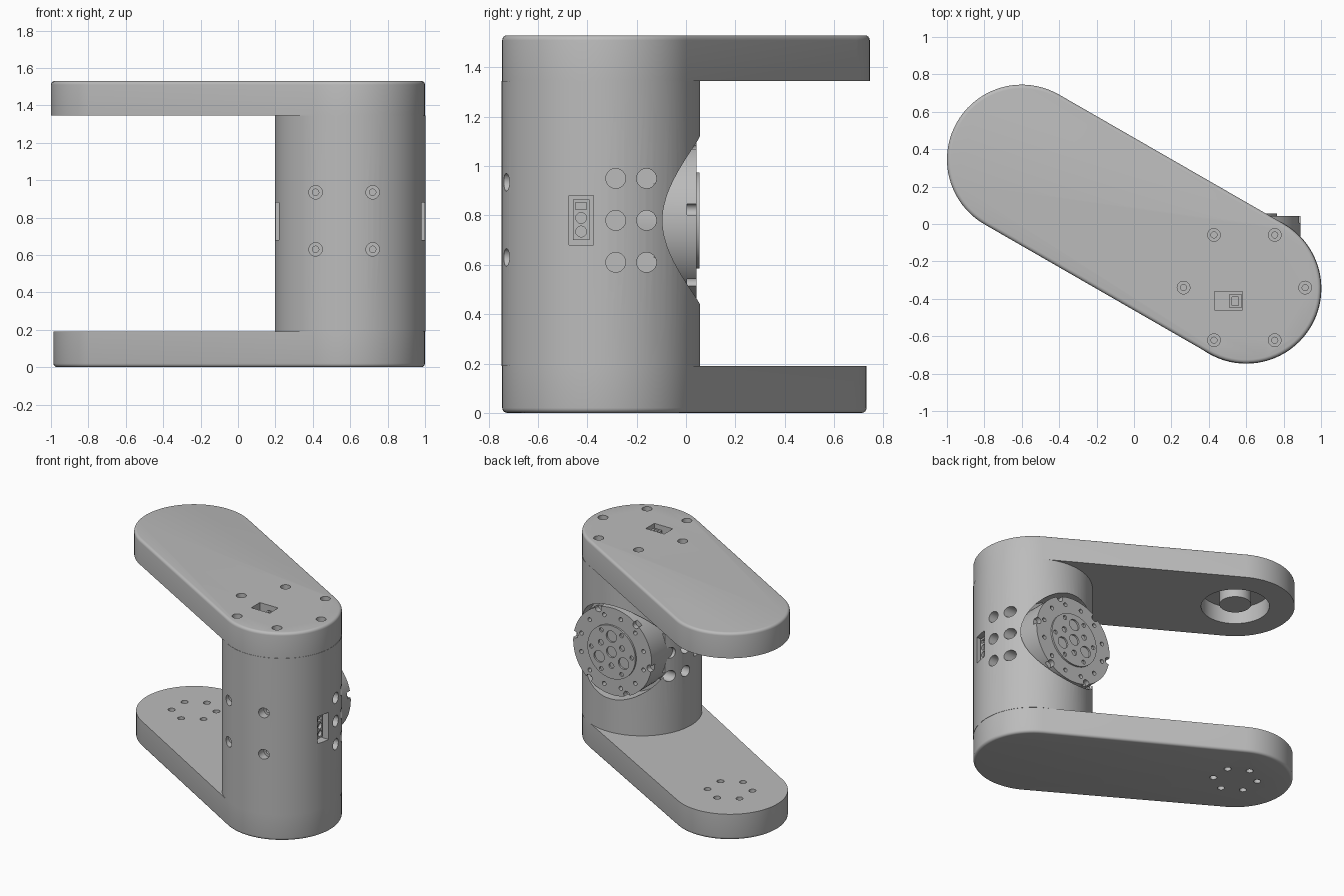
import bpy, bmesh
from math import sin, cos, pi, radians
from mathutils import Vector, Matrix

if "Cube" in bpy.data.objects:
    bpy.data.objects.remove(bpy.data.objects["Cube"])

grey = bpy.data.materials.new("plain_grey")
grey.use_nodes = True
GREY = (0.5, 0.5, 0.5, 1)
grey.diffuse_color = GREY
grey.node_tree.nodes["Principled BSDF"].inputs["Base Color"].default_value = GREY

NEAR = Vector((0.6, -0.345))
FAR = Vector((-0.6, 0.345))
ARM = radians(150)
MID = 0.78
HUB_X = 0.57


def cyl(bm, start, end, r, r2=None, seg=32):
    """Solid cylinder between two points."""
    a, b = Vector(start), Vector(end)
    rot = (b - a).to_track_quat('Z', 'Y').to_matrix().to_4x4()
    bmesh.ops.create_cone(bm, cap_ends=True, segments=seg, radius1=r,
                          radius2=r if r2 is None else r2, depth=(b - a).length,
                          matrix=Matrix.Translation((a + b) / 2) @ rot)


def box(bm, lo, hi):
    lo, hi = Vector(lo), Vector(hi)
    m = Matrix.Translation((lo + hi) / 2) @ Matrix.Diagonal((*(hi - lo), 1))
    bmesh.ops.create_cube(bm, size=1, matrix=m)


def bored(bm, mouth, inward, r, depth):
    """Counterbored screw hole: wide mouth, narrow core."""
    p, d = Vector(mouth), Vector(inward)
    cyl(bm, p - d * 0.05, p + d * depth, r, seg=24)
    cyl(bm, p + d * depth * 0.5, p + d * (depth + 0.06), r * 0.48, seg=16)


def finish(bm, name):
    bmesh.ops.recalc_face_normals(bm, faces=bm.faces)
    me = bpy.data.meshes.new(name)
    bm.to_mesh(me)
    bm.free()
    ob = bpy.data.objects.new(name, me)
    bpy.context.collection.objects.link(ob)
    me.materials.append(grey)
    return ob


def select(ob):
    bpy.ops.object.select_all(action='DESELECT')
    ob.select_set(True)
    bpy.context.view_layer.objects.active = ob


def smooth(ob):
    select(ob)
    bpy.ops.object.shade_smooth_by_angle(angle=radians(30))


def cut(ob, bm):
    tool = finish(bm, ob.name + "_cutter")
    tool.hide_render = True
    mod = ob.modifiers.new("cut", 'BOOLEAN')
    mod.operation, mod.solver, mod.use_self = 'DIFFERENCE', 'EXACT', True
    mod.object = tool
    select(ob)
    bpy.ops.object.modifier_apply(modifier="cut")
    bpy.data.objects.remove(tool)


def arm(name, z0, z1, far_r, round_z):
    """Slab with round ends, with one softened rim."""
    bm = bmesh.new()
    n = 40
    pts = []
    for c, r, start in ((FAR, far_r, ARM - pi / 2), (NEAR, 0.4, ARM + pi / 2)):
        for i in range(n + 1):
            a = start + pi * i / n
            pts.append((c.x + r * cos(a), c.y + r * sin(a), z0))
    face = bm.faces.new([bm.verts.new(p) for p in pts])
    ext = bmesh.ops.extrude_face_region(bm, geom=[face])
    bmesh.ops.translate(bm, vec=(0, 0, z1 - z0),
                        verts=[v for v in ext["geom"] if isinstance(v, bmesh.types.BMVert)])
    rim = [e for e in bm.edges if all(abs(v.co.z - round_z) < 1e-4 for v in e.verts)]
    bmesh.ops.bevel(bm, geom=rim, offset=0.02, segments=4, affect='EDGES', profile=0.5)
    return finish(bm, name)


# Upper arm: screw ring, socket window, and pin recess underneath
upper = arm("upper_arm", 1.345, 1.53, 0.4, 1.53)
bm = bmesh.new()
for k in range(6):
    a = k * pi / 3
    bored(bm, (0.59 + 0.325 * cos(a), -0.34 + 0.325 * sin(a), 1.53), (0, 0, -1), 0.034, 0.05)
box(bm, (0.43, -0.46, 1.42), (0.58, -0.36, 1.6))
cyl(bm, (*FAR, 1.3), (*FAR, 1.47), 0.23, seg=48)
cut(upper, bm)
smooth(upper)

bm = bmesh.new()
cyl(bm, (*FAR, 1.36), (*FAR, 1.48), 0.107, seg=40)
smooth(finish(bm, "pivot_pin"))

bm = bmesh.new()
box(bm, (0.51, -0.45, 1.41), (0.575, -0.375, 1.5))
top_socket = finish(bm, "top_socket")
bm = bmesh.new()
box(bm, (0.525, -0.435, 1.47), (0.56, -0.39, 1.6))
cut(top_socket, bm)

# Lower arm: ring of through holes at the far end
lower = arm("lower_arm", 0, 0.19, 0.387, 0)
bm = bmesh.new()
for k in range(6):
    a = ARM + k * pi / 3
    p = FAR + 0.15 * Vector((cos(a), sin(a)))
    cyl(bm, (*p, -0.1), (*p, 0.3), 0.024, seg=20)
cut(lower, bm)
smooth(lower)

# Upright housing: hub pocket, side vents, screws and socket windows
bm = bmesh.new()
cyl(bm, (*NEAR, 0.19), (*NEAR, 1.345), 0.402, seg=80)
housing = finish(bm, "housing")
bm = bmesh.new()
cyl(bm, (HUB_X, -0.13, MID), (HUB_X, 0.3, MID), 0.345, seg=64)
cut(housing, bm)
bm = bmesh.new()
for x in (0.415, 0.72):
    for z in (0.63, 0.935):
        y = NEAR.y - (0.16 - (x - NEAR.x) ** 2) ** 0.5
        bored(bm, (x, y, z), (0, 1, 0), 0.036, 0.05)
for s in (-1, 1):
    for y in (-0.285, -0.16):
        for z in (0.61, MID, 0.95):
            cyl(bm, (NEAR.x + s * 0.28, y, z), (NEAR.x + s * 0.5, y, z), 0.04)
    xs = sorted((NEAR.x + s * 0.33, NEAR.x + s * 0.5))
    box(bm, (xs[0], -0.475, 0.68), (xs[1], -0.375, 0.88))
cut(housing, bm)
smooth(housing)

# Side sockets: block with a slot and two round ports
for side, s in (("left", 1), ("right", -1)):
    x0, x1 = sorted((NEAR.x + s * 0.32, NEAR.x + s * 0.365))
    bm = bmesh.new()
    box(bm, (x0, -0.458, 0.7), (x1, -0.392, 0.865))
    sock = finish(bm, side + "_socket")
    bm = bmesh.new()
    face = NEAR.x + s * 0.345
    for z in (0.735, 0.79):
        cyl(bm, (face, -0.425, z), (face + s * 0.1, -0.425, z), 0.022, seg=20)
    a, b = sorted((face, face + s * 0.1))
    box(bm, (a, -0.447, 0.825), (b, -0.403, 0.852))
    cut(sock, bm)

# Rotating hub: flange with edge notches and rim holes
bm = bmesh.new()
cyl(bm, (HUB_X, -0.2, MID), (HUB_X, 0.042, MID), 0.32, seg=72)
flange = finish(bm, "hub_flange")


def ring(bm, count, radius, r, y0, y1, offset=0.0):
    for k in range(count):
        a = offset + 2 * pi * k / count
        x, z = HUB_X + radius * cos(a), MID + radius * sin(a)
        cyl(bm, (x, y0, z), (x, y1, z), r, seg=20)


bm = bmesh.new()
ring(bm, 6, 0.31, 0.025, 0.005, 0.1, radians(8))
ring(bm, 12, 0.262, 0.015, 0, 0.1, radians(15))
cut(flange, bm)
smooth(flange)

# Raised hub plate with large, small and central holes
bm = bmesh.new()
cyl(bm, (HUB_X, 0.02, MID), (HUB_X, 0.055, MID), 0.195, seg=64)
plate = finish(bm, "hub_plate")
bm = bmesh.new()
ring(bm, 1, 0, 0.04, 0.03, 0.1)
ring(bm, 3, 0.115, 0.042, 0.03, 0.1, pi / 2)
ring(bm, 3, 0.1, 0.02, 0.03, 0.1, -pi / 2)
ring(bm, 6, 0.165, 0.015, 0.03, 0.1)
cut(plate, bm)
smooth(plate)
